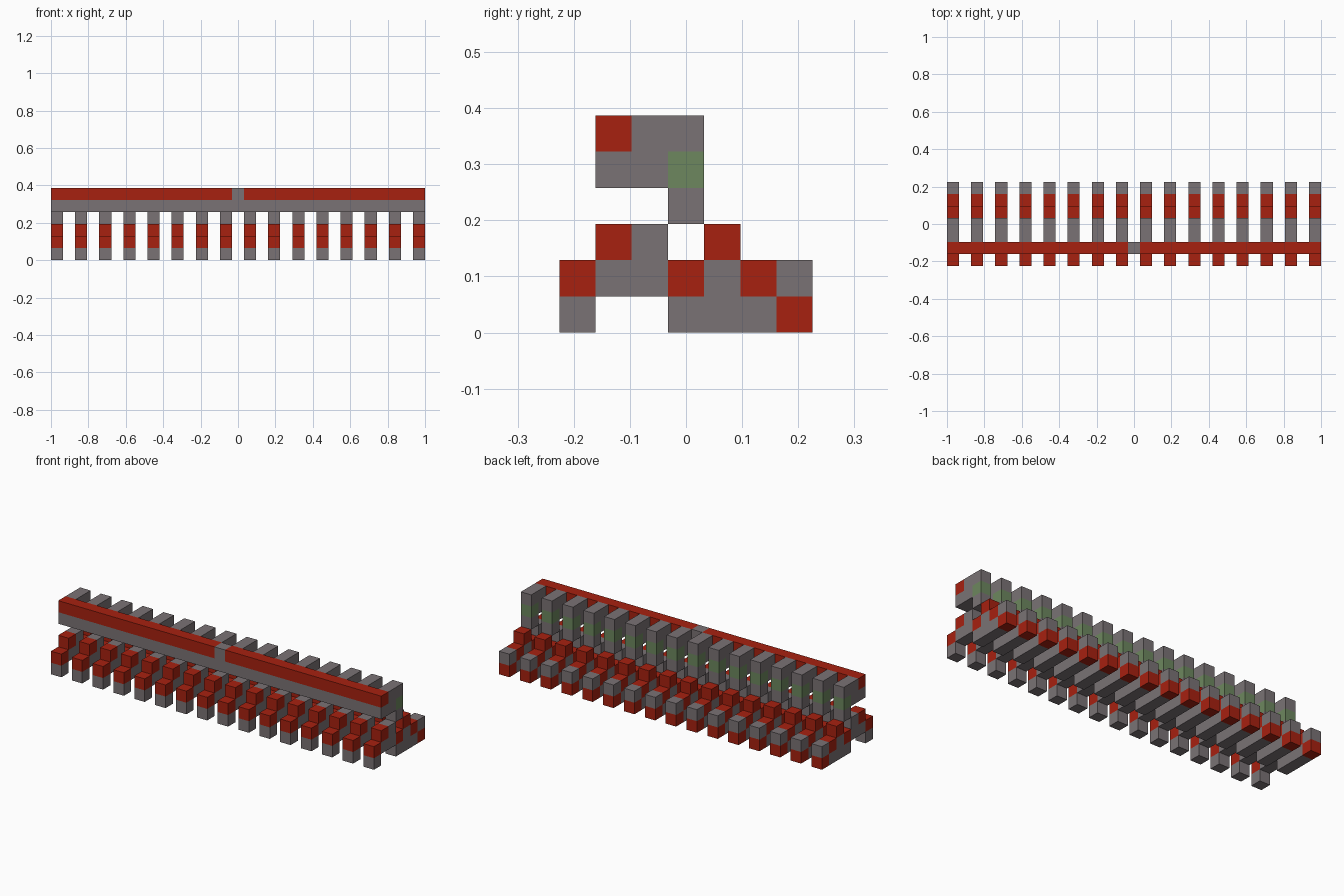
import bpy
import bmesh
from mathutils import Vector

if "Cube" in bpy.data.objects:
    bpy.data.objects.remove(bpy.data.objects["Cube"], do_unlink=True)

COUNT = 16                      # ribs along the length
CELLS = 2 * COUNT - 1           # cells along the length
CELL = 2 / CELLS                # edge of one block


def flat_material(name, rgb):
    mat = bpy.data.materials.new(name)
    mat.use_nodes = True
    color = (*rgb, 1)
    mat.diffuse_color = color
    shader = mat.node_tree.nodes["Principled BSDF"]
    shader.inputs["Base Color"].default_value = color
    shader.inputs["Roughness"].default_value = 0.9
    return mat


MATERIALS = {
    "s": flat_material("stone grey", (0.195, 0.171, 0.178)),
    "r": flat_material("brick red", (0.386, 0.015, 0.005)),
    "g": flat_material("moss green", (0.153, 0.242, 0.114)),
}


def block_panel(name, rows, origin, across):
    """Draw a block map (top row first) and thicken it by one cell."""
    keys = list(MATERIALS)
    up = Vector((0, 0, CELL))
    bm = bmesh.new()
    for level, row in enumerate(reversed(rows)):
        for col, key in enumerate(row):
            if key == ".":
                continue
            corner = Vector(origin) + across * col + up * level
            ring = (corner, corner + across, corner + across + up, corner + up)
            face = bm.faces.new([bm.verts.new(p) for p in ring])
            face.material_index = keys.index(key)
    bmesh.ops.remove_doubles(bm, verts=bm.verts, dist=CELL / 100)
    mesh = bpy.data.meshes.new(name)
    bm.to_mesh(mesh)
    bm.free()
    for mat in MATERIALS.values():
        mesh.materials.append(mat)
    obj = bpy.data.objects.new(name, mesh)
    bpy.context.collection.objects.link(obj)
    solid = obj.modifiers.new("thickness", "SOLIDIFY")
    solid.thickness = CELL
    solid.offset = 0
    return obj


# Stepped ribs: side section from front to back, repeated along the length
ribs = block_panel(
    "stepped_ribs",
    ["..ss...",
     "..sg...",
     "...s...",
     ".rs.r..",
     "rssrsrs",
     "s..sssr"],
    origin=(-1 + CELL / 2, -3.5 * CELL, 0),
    across=Vector((0, CELL, 0)),
)
array = ribs.modifiers.new("repeat", "ARRAY")
array.count = COUNT
array.use_relative_offset = False
array.use_constant_offset = True
array.constant_offset_displace = (2 * CELL, 0, 0)

# Front beam: red upper course with a grey middle block, grey lower course
half = "r" * (CELLS // 2)
block_panel(
    "front_beam",
    [half + "s" + half, "s" * CELLS],
    origin=(-1, -2 * CELL, 4 * CELL),
    across=Vector((CELL, 0, 0)),
)
